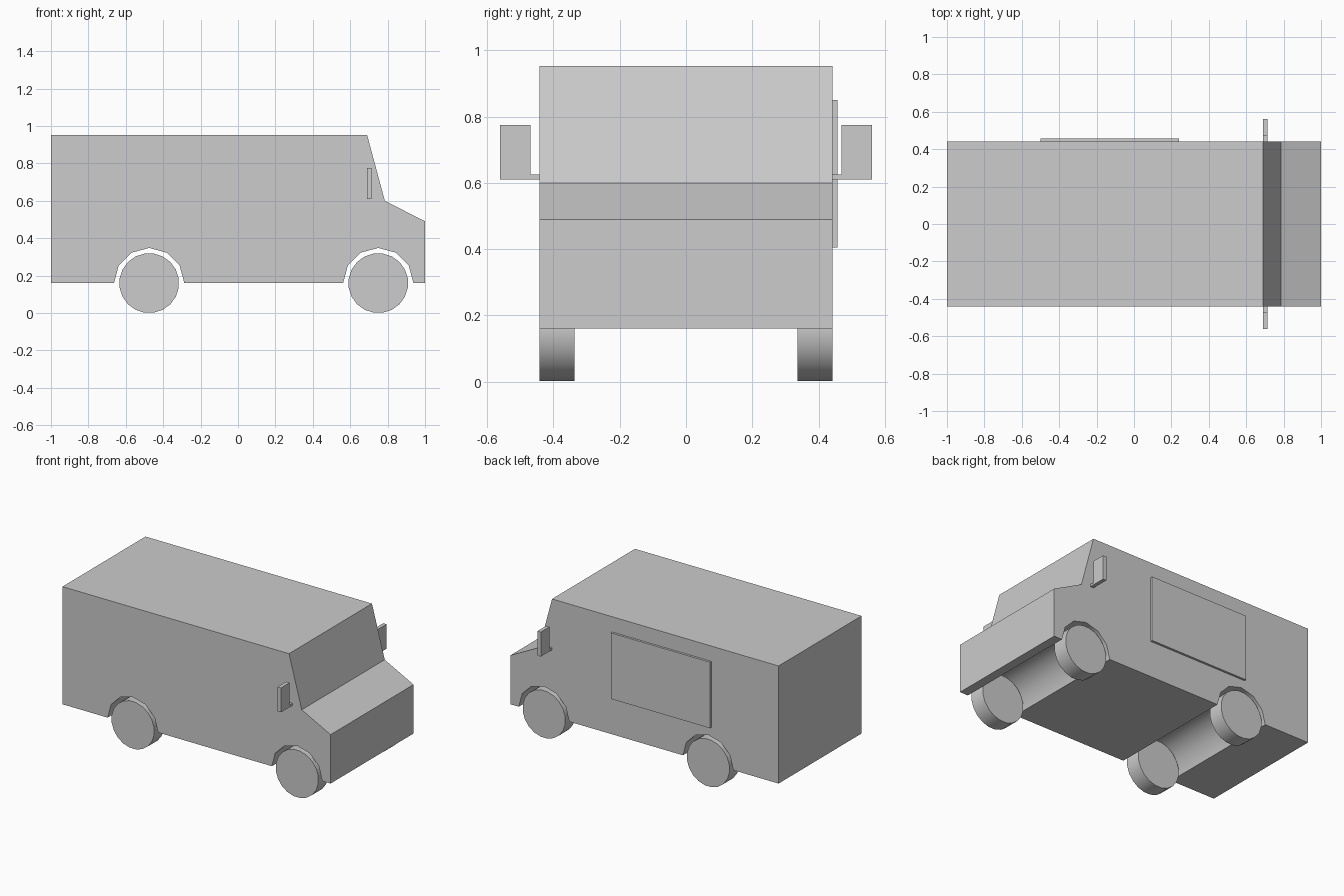
import bpy, bmesh, math
from mathutils import Matrix, Vector

cube = bpy.data.objects.get("Cube")
if cube:
    bpy.data.objects.remove(cube, do_unlink=True)

HALF_W = 0.442      # half width of the body
FLOOR = 0.16        # underside height, also the axle height
AXLES = {"rear": -0.475, "front": 0.75}

grey = bpy.data.materials.new("light_grey")
grey.use_nodes = True
grey.diffuse_color = (0.604, 0.604, 0.604, 1)
grey.node_tree.nodes["Principled BSDF"].inputs["Base Color"].default_value = grey.diffuse_color


def finish(name, bm, smooth=False):
    bmesh.ops.recalc_face_normals(bm, faces=bm.faces)
    mesh = bpy.data.meshes.new(name)
    bm.to_mesh(mesh)
    bm.free()
    mesh.materials.append(grey)
    obj = bpy.data.objects.new(name, mesh)
    bpy.context.collection.objects.link(obj)
    if smooth:
        bpy.ops.object.select_all(action="DESELECT")
        obj.select_set(True)
        bpy.context.view_layer.objects.active = obj
        bpy.ops.object.shade_smooth_by_angle(angle=math.radians(35))
    return obj


def add_box(bm, lo, hi):
    lo, hi = Vector(lo), Vector(hi)
    size = Matrix.Diagonal((hi - lo).to_4d())
    size[3][3] = 1
    bmesh.ops.create_cube(bm, size=1, matrix=Matrix.Translation((lo + hi) / 2) @ size)


def arch(cx, radius=0.188, steps=6):
    # Half circle from the front edge of the arch to its rear edge
    angles = [math.pi * i / steps for i in range(steps + 1)]
    return [(cx + radius * math.cos(a), FLOOR + radius * math.sin(a)) for a in angles]


# Body: side profile with wheel arches, extruded across the full width
profile = [(-1, FLOOR), (-1, 0.953), (0.69, 0.953), (0.785, 0.6), (1, 0.49), (1, FLOOR)]
profile += arch(AXLES["front"]) + arch(AXLES["rear"])
bm = bmesh.new()
side = bm.faces.new([bm.verts.new((x, -HALF_W, z)) for x, z in profile])
extruded = bmesh.ops.extrude_face_region(bm, geom=[side], use_keep_orig=True)
moved = [v for v in extruded["geom"] if isinstance(v, bmesh.types.BMVert)]
bmesh.ops.translate(bm, verts=moved, vec=(0, 2 * HALF_W, 0))
finish("body", bm, smooth=True)

# Wheels, flush with the body sides
WHEEL_W = 0.106
for end, cx in AXLES.items():
    for hand, s in (("left", 1), ("right", -1)):
        bm = bmesh.new()
        place = Matrix.Translation((cx, s * (HALF_W - WHEEL_W / 2), FLOOR))
        place = place @ Matrix.Rotation(math.pi / 2, 4, "X") @ Matrix.Rotation(math.pi / 20, 4, "Z")
        bmesh.ops.create_cone(bm, cap_ends=True, segments=20, radius1=0.16,
                              radius2=0.16, depth=WHEEL_W, matrix=place)
        finish(f"{end}_{hand}_wheel", bm, smooth=True)

# Wing mirrors on short arms
for hand, s in (("left", 1), ("right", -1)):
    bm = bmesh.new()
    add_box(bm, (0.69, 0.47, 0.61), (0.715, 0.562, 0.775))
    add_box(bm, (0.69, HALF_W, 0.61), (0.715, 0.47, 0.625))
    bmesh.ops.scale(bm, vec=(1, s, 1), verts=bm.verts)
    finish(f"{hand}_mirror", bm)

# Serving hatch on the back-facing side
bm = bmesh.new()
add_box(bm, (-0.5, HALF_W, 0.405), (0.24, 0.457, 0.85))
finish("serving_hatch", bm)
